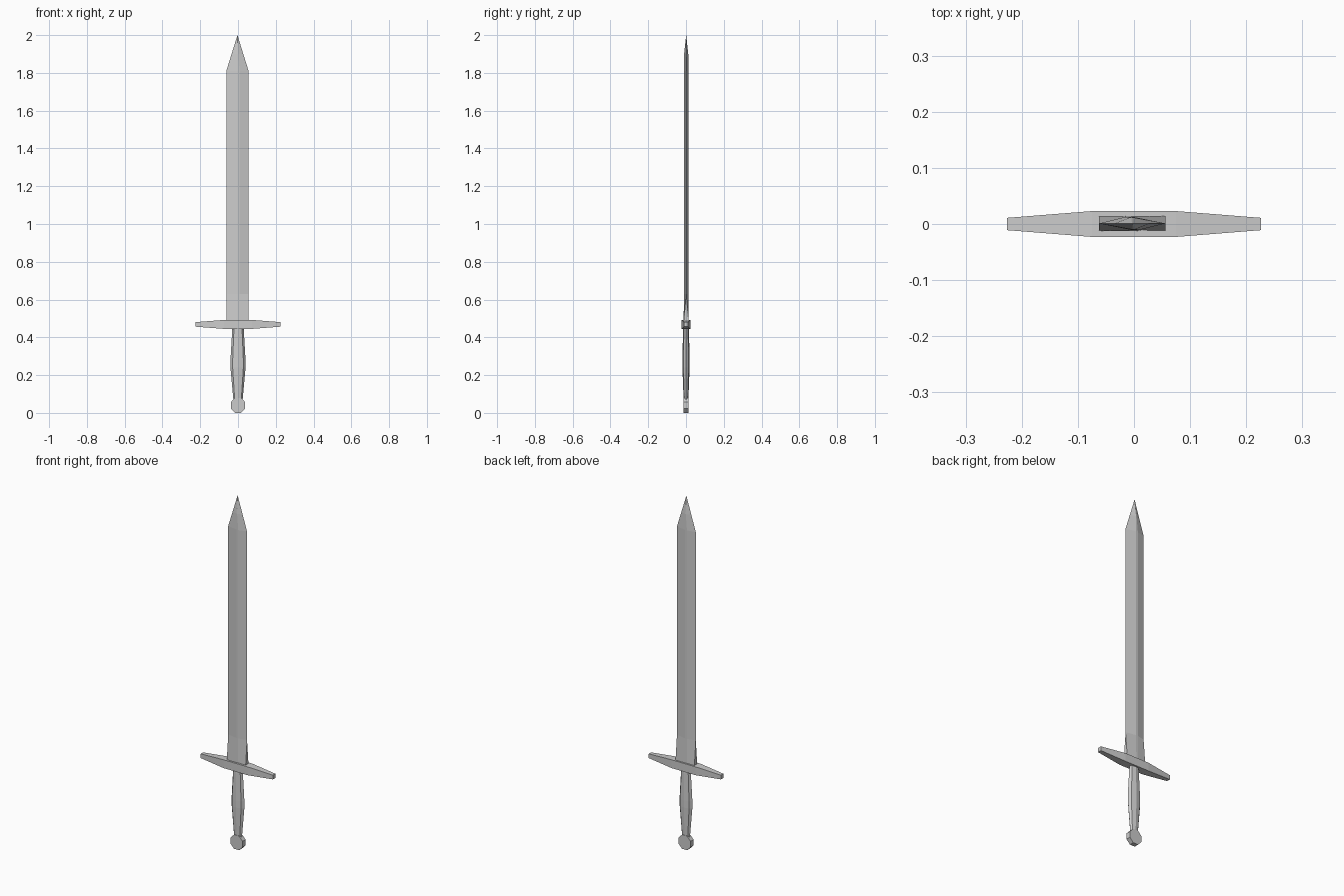
import bpy, bmesh, math

if "Cube" in bpy.data.objects:
    bpy.data.objects.remove(bpy.data.objects["Cube"])


def loft(name, rings):
    """Skin a list of closed rings with equal point counts and cap both ends."""
    bm = bmesh.new()
    rows = [[bm.verts.new(p) for p in ring] for ring in rings]
    n = len(rows[0])
    for a, b in zip(rows, rows[1:]):
        for i in range(n):
            j = (i + 1) % n
            bm.faces.new((a[i], a[j], b[j], b[i]))
    bm.faces.new(rows[0][::-1])
    bm.faces.new(rows[-1])
    bmesh.ops.remove_doubles(bm, verts=bm.verts, dist=1e-5)
    bmesh.ops.recalc_face_normals(bm, faces=bm.faces)
    mesh = bpy.data.meshes.new(name)
    bm.to_mesh(mesh)
    bm.free()
    obj = bpy.data.objects.new(name, mesh)
    bpy.context.collection.objects.link(obj)
    return obj


def ellipse(rx, ry, z, sides=8):
    return [(rx * math.cos(i * math.tau / sides),
             ry * math.sin(i * math.tau / sides), z) for i in range(sides)]


CX, CY = -0.003, 0.001


def blade_ring(z, half_width, edge, ridge, strip):
    # half section, turned 180 degrees to give the other side
    half = [(-half_width, -edge), (0, -ridge), (strip, -ridge * 0.97), (half_width, -edge)]
    full = half + [(-x, -y) for x, y in half]
    return [(CX + x, CY + y, z) for x, y in full]


# Blade: rectangular base easing into a sharp-edged section, then the point
loft("blade", [
    blade_ring(0.48, 0.059, 0.0135, 0.0135, 0.012),
    blade_ring(0.63, 0.059, 0, 0.012, 0.012),
    blade_ring(1.81, 0.059, 0, 0.012, 0.012),
    blade_ring(1.90, 0.031, 0, 0.011, 0.004),
    blade_ring(2.00, 0, 0, 0, 0),
])

# Crossguard: thick middle tapering to square ends
loft("crossguard", [
    [(x, -y, 0.4685 - h), (x, y, 0.4685 - h), (x, y, 0.4685 + h), (x, -y, 0.4685 + h)]
    for x, y, h in [(-0.226, 0.011, 0.012), (-0.075, 0.023, 0.0235),
                    (0.075, 0.023, 0.0235), (0.226, 0.011, 0.012)]
])

# Grip: eight-sided handle, swollen in the middle
loft("grip", [ellipse(rx, ry, z) for rx, ry, z in [
    (0.024, 0.012, 0.065), (0.030, 0.015, 0.13), (0.040, 0.019, 0.24),
    (0.040, 0.019, 0.28), (0.031, 0.016, 0.43), (0.030, 0.015, 0.455)]])

# Pommel: flat eight-sided disc
R = 0.04 / math.cos(math.pi / 8)
loft("pommel", [
    [(R * math.cos((i + 0.5) * math.tau / 8) * 0.95, y,
      0.04 + R * math.sin((i + 0.5) * math.tau / 8)) for i in range(8)]
    for y in (-0.013, 0.013)
])
